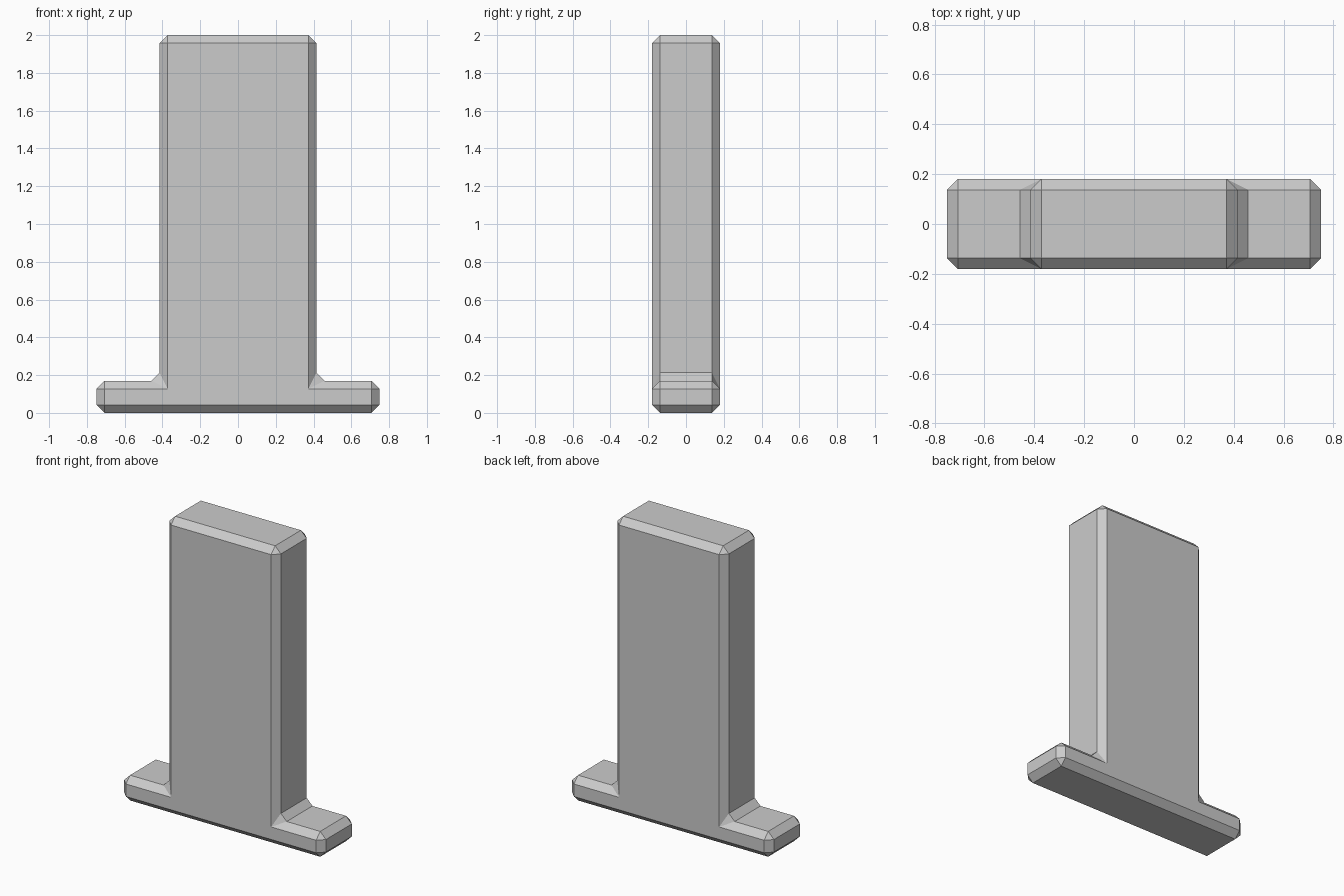
import bpy
import bmesh

BEVEL = 0.043
HALF_DEPTH = 0.18

cube = bpy.data.objects.get("Cube")
if cube:
    bpy.data.objects.remove(cube, do_unlink=True)

# Plain grey material
grey = bpy.data.materials.new("light_grey")
grey.use_nodes = True
colour = (0.6, 0.6, 0.6, 1.0)
grey.diffuse_color = colour
grey.node_tree.nodes["Principled BSDF"].inputs["Base Color"].default_value = colour

# Upside-down T outline: wide foot, tall post
half = [(0.75, 0.0), (0.75, 0.17), (0.415, 0.17), (0.415, 2.0)]
outline = half + [(-x, z) for x, z in reversed(half)]

# Extrude the outline through the depth
bm = bmesh.new()
face = bm.faces.new([bm.verts.new((x, -HALF_DEPTH, z)) for x, z in outline])
extruded = bmesh.ops.extrude_face_region(bm, geom=[face], use_keep_orig=True)
moved = [v for v in extruded["geom"] if isinstance(v, bmesh.types.BMVert)]
bmesh.ops.translate(bm, verts=moved, vec=(0, 2 * HALF_DEPTH, 0))
bmesh.ops.recalc_face_normals(bm, faces=bm.faces)

# Single flat chamfer on every edge, including the inner corners
bmesh.ops.bevel(bm, geom=bm.edges[:], offset=BEVEL, offset_type="OFFSET",
                segments=1, profile=0.5, affect="EDGES", clamp_overlap=True)
bmesh.ops.recalc_face_normals(bm, faces=bm.faces)

mesh = bpy.data.meshes.new("post_with_foot")
bm.to_mesh(mesh)
bm.free()
mesh.materials.append(grey)
post = bpy.data.objects.new("post_with_foot", mesh)
bpy.context.collection.objects.link(post)
